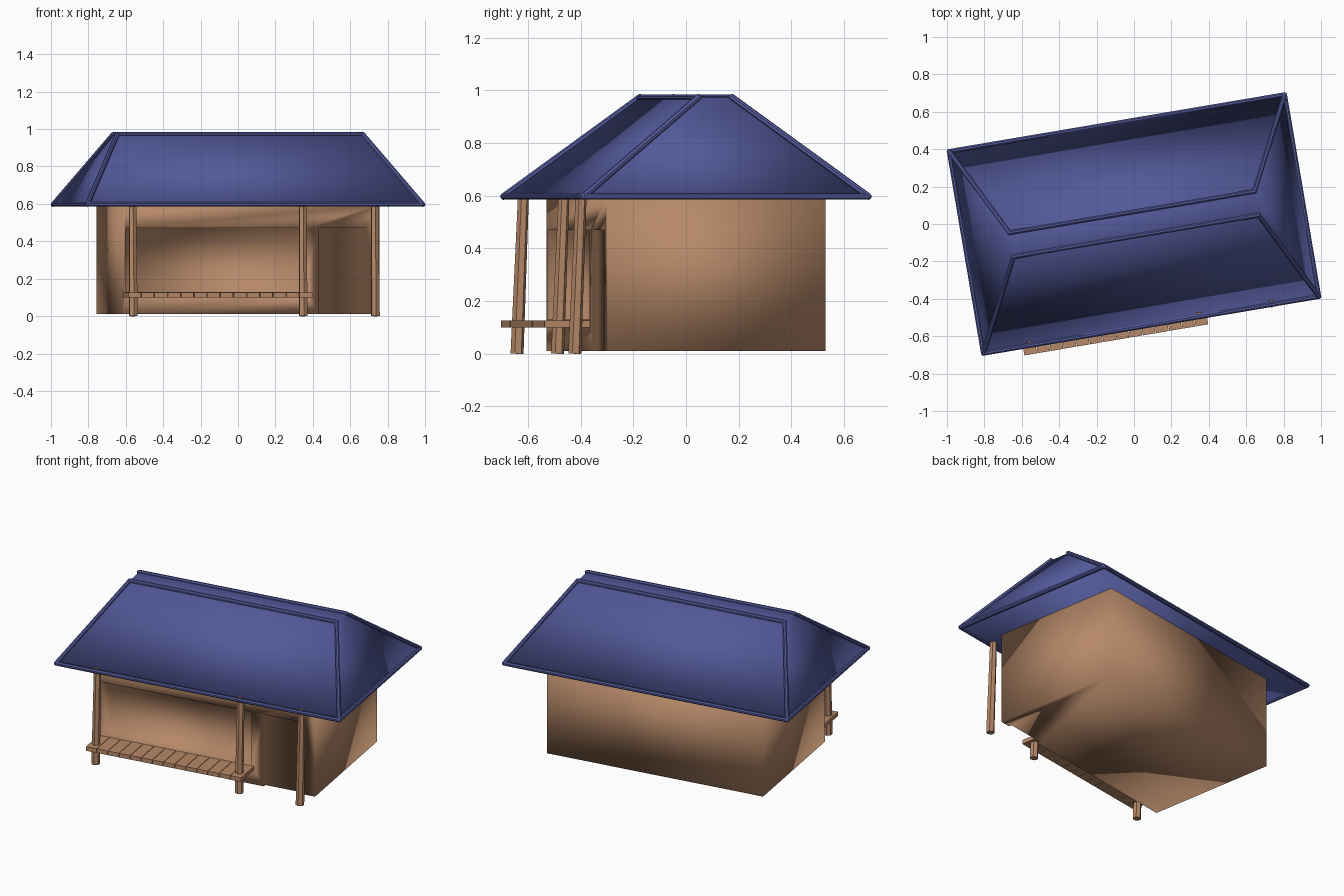
import bpy, bmesh, math
from mathutils import Matrix, Vector

if "Cube" in bpy.data.objects:
    bpy.data.objects.remove(bpy.data.objects["Cube"])

TURN = Matrix.Rotation(math.radians(9.6), 4, 'Z')   # whole house is turned a little


def material(name, rgb):
    m = bpy.data.materials.new(name)
    m.diffuse_color = (*rgb, 1)
    m.use_nodes = True
    m.node_tree.nodes["Principled BSDF"].inputs["Base Color"].default_value = m.diffuse_color
    return m


WOOD = material("tan_wood", (0.47, 0.25, 0.14))
BLUE = material("blue_roof", (0.085, 0.10, 0.32))


def finish(name, bm, mat, smooth=False):
    bmesh.ops.recalc_face_normals(bm, faces=bm.faces)
    me = bpy.data.meshes.new(name)
    bm.to_mesh(me)
    bm.free()
    me.transform(TURN)
    me.materials.append(mat)
    for p in me.polygons:
        p.use_smooth = smooth
    ob = bpy.data.objects.new(name, me)
    bpy.context.collection.objects.link(ob)
    return ob


def add_box(bm, lo, hi):
    lo, hi = Vector(lo), Vector(hi)
    m = Matrix.Translation((lo + hi) / 2) @ Matrix.Diagonal((*(hi - lo), 1))
    bmesh.ops.create_cube(bm, size=1, matrix=m)


def add_bar(bm, a, b, r1, r2, sides, spin=0.0):
    a, b = Vector(a), Vector(b)
    d = b - a
    rot = d.to_track_quat('Z', 'Y').to_matrix().to_4x4() @ Matrix.Rotation(spin, 4, 'Z')
    bmesh.ops.create_cone(bm, cap_ends=True, segments=sides, radius1=r1, radius2=r2,
                          depth=d.length, matrix=Matrix.Translation((a + b) / 2) @ rot)


def box(name, lo, hi, mat, smooth=False):
    bm = bmesh.new()
    add_box(bm, lo, hi)
    return finish(name, bm, mat, smooth)


# walls with a long recessed front opening and a shallow doorway
walls = box("walls", (-0.695, -0.42, 0.01), (0.695, 0.42, 0.595), WOOD, True)
cutters = [box("opening_cutter", (-0.68, -0.5, 0.13), (0.285, -0.31, 0.47), WOOD, True),
           box("door_cutter", (0.365, -0.5, -0.05), (0.625, -0.40, 0.47), WOOD, True)]
bpy.context.view_layer.objects.active = walls
for c in cutters:
    mod = walls.modifiers.new("cut", 'BOOLEAN')
    mod.object = c
    mod.solver = 'EXACT'
    bpy.ops.object.modifier_apply(modifier=mod.name)
    bpy.data.objects.remove(c)

# hipped roof with a narrow flat ridge and flat underside
EX, EY, EZ = 0.91, 0.548, 0.597
RX, RY, RZ = 0.665, 0.065, 0.973
CORNERS = [(-1, -1), (1, -1), (1, 1), (-1, 1)]
bm = bmesh.new()
low = [bm.verts.new((sx * EX, sy * EY, EZ - 0.005)) for sx, sy in CORNERS]
top = [bm.verts.new((sx * RX, sy * RY, RZ)) for sx, sy in CORNERS]
bm.faces.new(low)
bm.faces.new(top)
for i in range(4):
    j = (i + 1) % 4
    bm.faces.new((low[i], low[j], top[j], top[i]))
finish("roof", bm, BLUE, True)

# trim along eaves, hips and the two ridge edges
bm = bmesh.new()
eave = [(sx * EX, sy * EY, EZ) for sx, sy in CORNERS]
ridge = [(sx * RX, sy * RY, RZ) for sx, sy in CORNERS]
runs = [(eave[i], eave[(i + 1) % 4]) for i in range(4)]
runs += [(eave[i], ridge[i]) for i in range(4)]
runs += [(ridge[0], ridge[1]), (ridge[3], ridge[2])]
for a, b in runs:
    add_bar(bm, a, b, 0.013, 0.013, 8, math.pi / 8)
for p in eave + ridge:
    bmesh.ops.create_uvsphere(bm, u_segments=8, v_segments=6, radius=0.013,
                              matrix=Matrix.Translation(p))
finish("roof_trim", bm, BLUE)

# three slightly leaning, tapered front posts
for side, x in (("left", -0.659), ("middle", 0.263), ("right", 0.654)):
    bm = bmesh.new()
    add_bar(bm, (x, -0.539, 0), (x, -0.514, 0.61), 0.025, 0.021, 6)
    finish(side + "_post", bm, WOOD)

# porch bench made of side-by-side planks
bm = bmesh.new()
N, X0, X1 = 14, -0.695, 0.305
step = (X1 - X0) / N
for i in range(N):
    x = X0 + i * step
    add_box(bm, (x, -0.595, 0.10), (x + step - 0.003, -0.41, 0.126))
finish("bench_planks", bm, WOOD)
